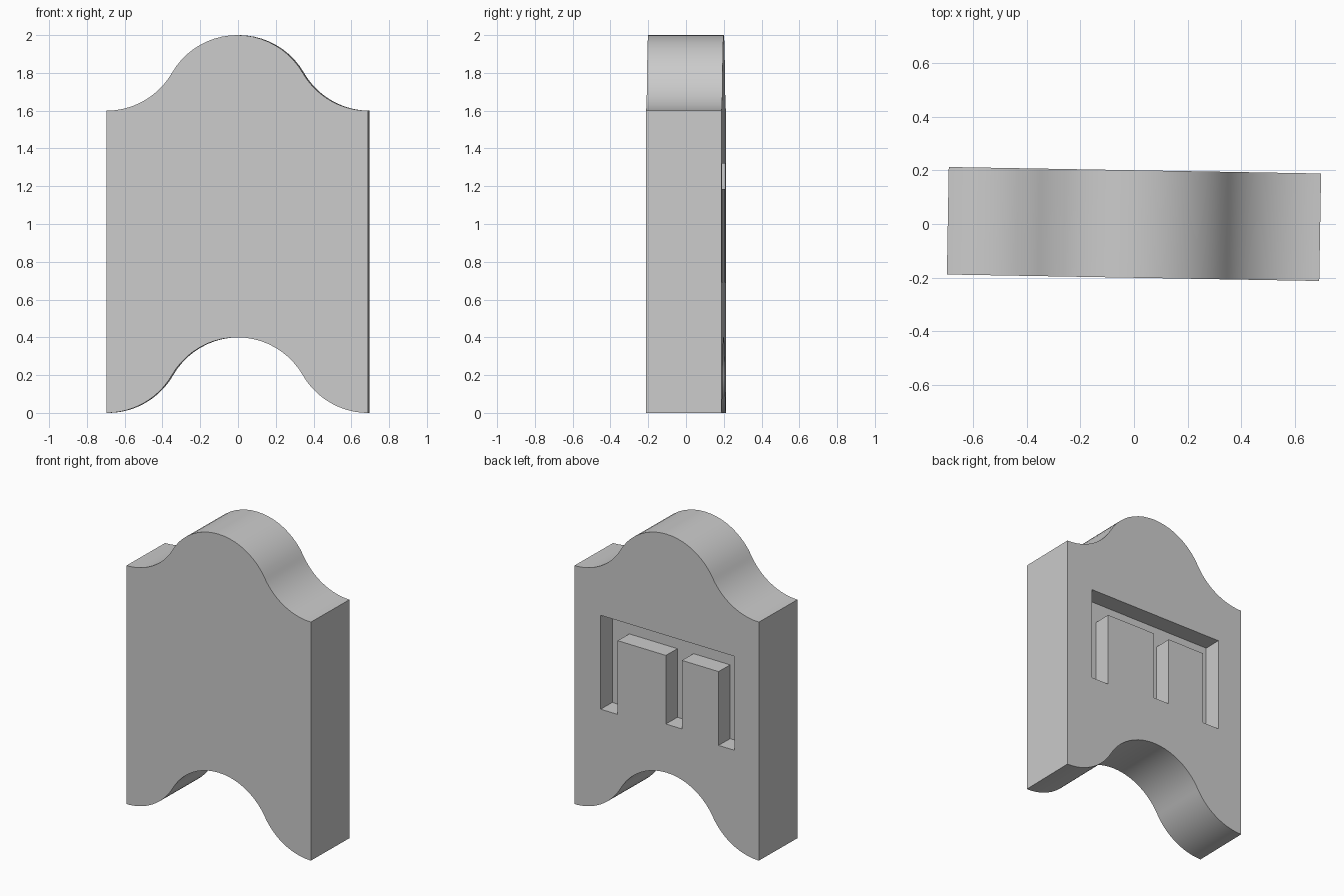
import bpy, bmesh, math

if "Cube" in bpy.data.objects:
    bpy.data.objects.remove(bpy.data.objects["Cube"], do_unlink=True)

R = 0.4                    # radius of every arc
HALF_W = R * math.sqrt(3)  # arcs meet tangentially at this half width
DEPTH = 0.4
GROOVE = 0.12
TURN = math.radians(-1)    # slight turn of the whole piece
STEPS = 20

grey = bpy.data.materials.new("stone_grey")
grey.use_nodes = True
colour = (0.6, 0.6, 0.6, 1)
grey.diffuse_color = colour
grey.node_tree.nodes["Principled BSDF"].inputs["Base Color"].default_value = colour


def arc(cx, cz, start, end):
    """Points on an arc, without the last one."""
    angles = [math.radians(start + (end - start) * i / STEPS) for i in range(STEPS)]
    return [(cx + R * math.cos(a), cz + R * math.sin(a)) for a in angles]


def wave(z):
    """Bell-shaped edge from left to right, rising by R above z."""
    return (arc(-HALF_W, z + R, -90, -30) + arc(0, z, 150, 30)
            + arc(HALF_W, z + R, 210, 270) + [(HALF_W, z)])


def prism(name, outline, y0, y1):
    """Extrude an x-z outline from y0 to y1."""
    bm = bmesh.new()
    face = bm.faces.new([bm.verts.new((x, y0, z)) for x, z in outline])
    new = bmesh.ops.extrude_face_region(bm, geom=[face])["geom"]
    verts = [v for v in new if isinstance(v, bmesh.types.BMVert)]
    bmesh.ops.translate(bm, verts=verts, vec=(0, y1 - y0, 0))
    bmesh.ops.recalc_face_normals(bm, faces=bm.faces)
    mesh = bpy.data.meshes.new(name)
    bm.to_mesh(mesh)
    bm.free()
    obj = bpy.data.objects.new(name, mesh)
    bpy.context.collection.objects.link(obj)
    mesh.materials.append(grey)
    obj.rotation_euler.z = TURN
    return obj


# Slab with matching waves at the top and bottom
slab = prism("wavy_slab", wave(2 - R) + wave(0)[::-1], -DEPTH / 2, DEPTH / 2)

# Groove on the back: a bar with three legs, middle one shorter
bar_top, bar_bottom = 1.32, 1.185
legs = [(-0.511, -0.39, 0.69), (-0.115, 0.006, 0.725), (0.368, 0.496, 0.69)]
outline = [(legs[-1][1], bar_top), (legs[0][0], bar_top)]
for i, (left, right, bottom) in enumerate(legs):
    if i > 0:
        outline.append((left, bar_bottom))
    outline += [(left, bottom), (right, bottom)]
    if i < len(legs) - 1:
        outline.append((right, bar_bottom))
cutter = prism("groove_cutter", outline, DEPTH / 2 - GROOVE, DEPTH / 2 + 0.1)
cutter.hide_render = True

cut = slab.modifiers.new("groove", "BOOLEAN")
cut.operation = "DIFFERENCE"
cut.solver = "EXACT"
cut.object = cutter
bpy.context.view_layer.objects.active = slab
slab.select_set(True)
bpy.ops.object.modifier_apply(modifier=cut.name)
bpy.data.objects.remove(cutter, do_unlink=True)
bpy.ops.object.shade_smooth_by_angle(angle=math.radians(30))
